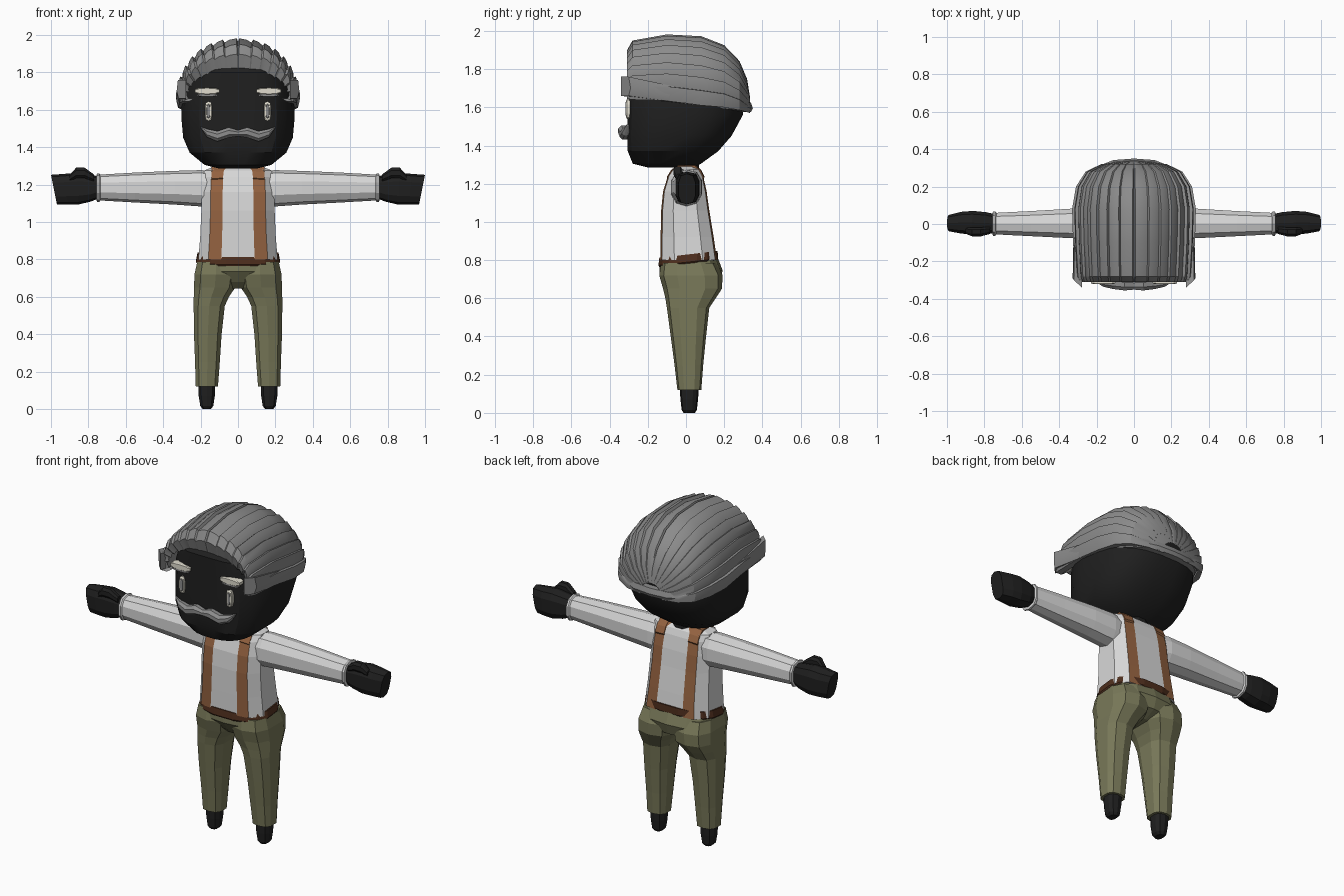
import bpy, bmesh
from math import sin, cos, pi, radians
from mathutils import Vector as V

cube = bpy.data.objects.get("Cube")
if cube:
    bpy.data.objects.remove(cube)


def material(name, r, g, b):
    m = bpy.data.materials.new(name)
    m.use_nodes = True
    m.diffuse_color = (r, g, b, 1)
    bsdf = m.node_tree.nodes["Principled BSDF"]
    bsdf.inputs["Base Color"].default_value = (r, g, b, 1)
    bsdf.inputs["Roughness"].default_value = 0.9
    return m


SKIN = material("black skin", .014, .014, .014)
HAIR = material("grey hair", .26, .26, .26)
SHIRT = material("white shirt", .68, .68, .68)
STRAP = material("tan strap", .29, .12, .05)
BELT = material("brown belt", .075, .027, .012)
PANTS = material("olive trousers", .19, .19, .1)
CREAM = material("cream", .75, .72, .62)


def power(t, e):
    return (1 if t >= 0 else -1) * abs(t) ** (2 / e)


def ring(c, u, v, n=12, e=2.0):
    """Superellipse around c spanned by half axes u and v."""
    return [V(c) + V(u) * power(cos(a), e) + V(v) * power(sin(a), e)
            for a in ((i + .5) * 2 * pi / n for i in range(n))]


def level(z, cx, rx, y0, y1, n=12, e=2.4, tilt=0):
    """Horizontal ring between front y0 and back y1."""
    ry = (y1 - y0) / 2
    return ring((cx, (y0 + y1) / 2, z), (rx, 0, 0), (0, ry, tilt), n, e)


def loft(name, rings, mats, caps=True, closed=True, rule=None, smooth=0):
    """Skin a list of equal rings; rule(column) picks the material slot."""
    bm = bmesh.new()
    rows = [[bm.verts.new(p) for p in r] for r in rings]
    n = len(rows[0])
    for a, b in zip(rows, rows[1:]):
        for i in range(n if closed else n - 1):
            j = (i + 1) % n
            f = bm.faces.new((a[i], a[j], b[j], b[i]))
            f.material_index = rule(i) if rule else 0
    if caps:
        bm.faces.new(rows[0])
        bm.faces.new(rows[-1])
    bmesh.ops.recalc_face_normals(bm, faces=bm.faces)
    me = bpy.data.meshes.new(name)
    bm.to_mesh(me)
    bm.free()
    for m in mats:
        me.materials.append(m)
    ob = bpy.data.objects.new(name, me)
    bpy.context.collection.objects.link(ob)
    if smooth:
        bpy.ops.object.select_all(action='DESELECT')
        ob.select_set(True)
        bpy.context.view_layer.objects.active = ob
        bpy.ops.object.shade_smooth_by_angle(angle=radians(smooth))
    return ob


# Head, with the face flattened
head = [level(z, 0, rx, y0, y1, 24, 2.6) for z, rx, y0, y1 in (
    (1.285, .1, -.2, .04), (1.305, .18, -.28, .08), (1.37, .26, -.325, .17),
    (1.45, .295, -.335, .24), (1.56, .305, -.335, .3), (1.7, .3, -.335, .31),
    (1.8, .27, -.32, .27), (1.87, .2, -.25, .2))]
for r in head:
    for p in r:
        p.y = max(p.y, -.305)
loft("head", head, [SKIN], smooth=25)
loft("neck", [level(z, 0, .07, -.06, .07) for z in (1.25, 1.33)], [SKIN])

# Swept-back hair: overlapping strands that meet low at the back
strands = 8
half = []
for k in range(strands):
    for f, lift in ((0, 1.0), (.45, 1.035), (.93, 1.05)):
        half.append(((k + f) / strands * pi / 2, lift))
hair = []
for y, w, base, top in (
        (-.285, .265, 1.66, 1.81), (-.31, .295, 1.645, 1.885), (-.28, .305, 1.64, 1.935),
        (-.1, .315, 1.635, 1.965), (.08, .32, 1.61, 1.955), (.2, .3, 1.6, 1.91),
        (.28, .25, 1.585, 1.83), (.32, .17, 1.575, 1.74), (.335, .07, 1.57, 1.65)):
    side = [(w * lift * cos(a) ** .9, base + (top - base) * lift * sin(a) ** .9)
            for a, lift in half]
    side = [(w * .88, base)] + side + [(0, top)]
    hair.append([V((x, y, z)) for x, z in side] +
                [V((-x, y, z)) for x, z in reversed(side[:-1])])
loft("hair", hair, [HAIR], caps=False, closed=False, smooth=28)

# Lowest strand wrapping around the sides and back
rim = []
for i in range(17):
    a = pi * i / 16
    x, y = .328 * power(cos(a), 3), -.29 + .64 * power(sin(a), 3)
    z, tall = 1.66 - .085 * (y + .29) / .64, .1 - .05 * (y + .29) / .64
    rim.append([V((x * s, y - d, z + h)) for s, d, h in
                ((.97, .01, 0), (1, 0, tall * .4), (.98, .01, tall), (.85, .05, tall), (.85, .05, 0))])
loft("hair_rim", rim, [HAIR], smooth=30)

# Moustache
stache = []
for x, z, rz, y, ry in ((.2, 1.507, .004, -.305, .008), (.165, 1.475, .024, -.315, .022),
                        (.11, 1.458, .03, -.32, .03), (.05, 1.478, .03, -.325, .033),
                        (0, 1.474, .018, -.325, .028)):
    stache.append(ring((x, y, z), (0, ry, 0), (0, 0, rz), 8))
stache += [[V((-p.x, p.y, p.z)) for p in r] for r in reversed(stache[:-1])]
loft("moustache", stache, [HAIR])


def slab(name, x, z, rx, rz, y, depth, mat):
    loft(name, [ring((x, yy, z), (rx * k, 0, 0), (0, 0, rz * k), 10, 3)
                for yy, k in ((y + depth, 1), (y + .004, 1), (y, .85))], [mat])


# Shirt torso with straps on two columns of faces per side
section = ((0, -1), (.42, -1), (.75, -.94), (1, -.5), (1, .5), (.75, .94), (.42, 1), (0, 1))
section += tuple((-x, y) for x, y in section[-2:0:-1])
torso = []
for z, rx, y0, y1 in ((.8, .212, -.135, .162), (.92, .202, -.133, .145), (1.06, .196, -.13, .122),
                      (1.16, .195, -.12, .108), (1.24, .19, -.095, .09), (1.275, .18, -.075, .075),
                      (1.295, .13, -.045, .05)):
    torso.append([V((x * rx, (y0 + y1) / 2 + y * (y1 - y0) / 2, z)) for x, y in section])
loft("shirt_torso", torso, [SHIRT, STRAP], rule=lambda i: i in (1, 5, 8, 12))

# Straps passing over the shoulders
for s, side in ((1, "left"), (-1, "right")):
    path = ((-.097, 1.235), (-.075, 1.272), (-.04, 1.3), (.045, 1.3), (.077, 1.272), (.094, 1.235))
    loft(side + "_shoulder_strap", [[V((s * x, y * k, z - d)) for x, k, d in
         ((.08, 1.04, 0), (.142, 1.0, .004), (.142, .9, .02), (.08, .9, .02))]
         for y, z in path], [STRAP])

# Belt and trouser hips
loft("belt", [level(z, 0, rx, y0, y1, 16, 2.6, .018) for z, rx, y0, y1 in (
    (.782, .222, -.142, .165), (.79, .228, -.147, .17), (.83, .22, -.142, .168))], [BELT])
loft("trouser_hips", [level(z, 0, rx, y0, y1, 14, 2.6, t) for z, rx, y0, y1, t in (
    (.645, .1, -.06, .1, 0), (.68, .17, -.1, .17, 0), (.74, .23, -.14, .192, .005),
    (.8, .219, -.138, .165, .016))], [PANTS])

for s, side in ((1, "left"), (-1, "right")):
    # Trouser leg with the seat bulge at its top
    legs = []
    for z, x0, x1, y0, y1 in ((.12, .105, .228, -.045, .08), (.25, .095, .232, -.06, .09),
                              (.4, .085, .238, -.08, .105), (.55, .068, .24, -.1, .122),
                              (.6, .045, .24, -.108, .155), (.65, .01, .239, -.12, .188),
                              (.72, 0, .237, -.14, .192), (.785, .01, .222, -.13, .16)):
        legs.append(level(z, s * (x0 + x1) / 2, (x1 - x0) / 2, y0, y1, 10, 2.8))
    loft(side + "_trouser_leg", legs, [PANTS])

    # Foot
    loft(side + "_foot", [level(z, s * .167, r, .017 - k, .017 + k, 10, 2.5) for z, r, k in (
        (0, .022, .03), (.015, .036, .04), (.07, .045, .046), (.13, .047, .05))], [SKIN])

    # Sleeve and cuff
    def across(x, z, rz, y, ry, n=10, e=2.4, lean=0):
        return ring((s * x, y, z), (0, ry, 0), (s * lean, 0, rz), n, e)
    loft(side + "_sleeve", [across(*r) for r in (
        (.1, 1.17, .1, 0, .075), (.2, 1.18, .097, .003, .085), (.34, 1.183, .09, .003, .082),
        (.55, 1.184, .08, .002, .07), (.74, 1.184, .069, .002, .06))], [SHIRT])
    loft(side + "_cuff", [across(*r) for r in (
        (.735, 1.184, .067, .002, .06), (.742, 1.183, .077, .002, .068),
        (.754, 1.183, .077, .002, .068), (.757, 1.183, .06, .002, .055))], [SHIRT])

    # Mitten hand and thumb
    loft(side + "_hand", [across(*r) for r in (
        (.74, 1.185, .058, .002, .052), (.79, 1.18, .072, .005, .06, 10, 3),
        (.86, 1.178, .085, .007, .065, 10, 3, .005), (.92, 1.175, .082, .007, .06, 10, 3, .01),
        (.984, 1.172, .08, .005, .045, 10, 3, .016))], [SKIN])
    loft(side + "_thumb", [across(*r) for r in (
        (.77, 1.235, .02, -.035, .02, 8), (.82, 1.262, .03, -.042, .026, 8),
        (.865, 1.262, .03, -.042, .026, 8), (.9, 1.235, .018, -.035, .018, 8))], [SKIN])

    # Eye and brow, each with a grey core
    slab(side + "_eye", s * .158, 1.592, .02, .052, -.313, .03, CREAM)
    slab(side + "_eye_core", s * .158, 1.592, .01, .04, -.316, .01, HAIR)
    slab(side + "_brow", s * .165, 1.7, .068, .018, -.32, .045, CREAM)
    slab(side + "_brow_core", s * .165, 1.678, .055, .008, -.316, .03, HAIR)
